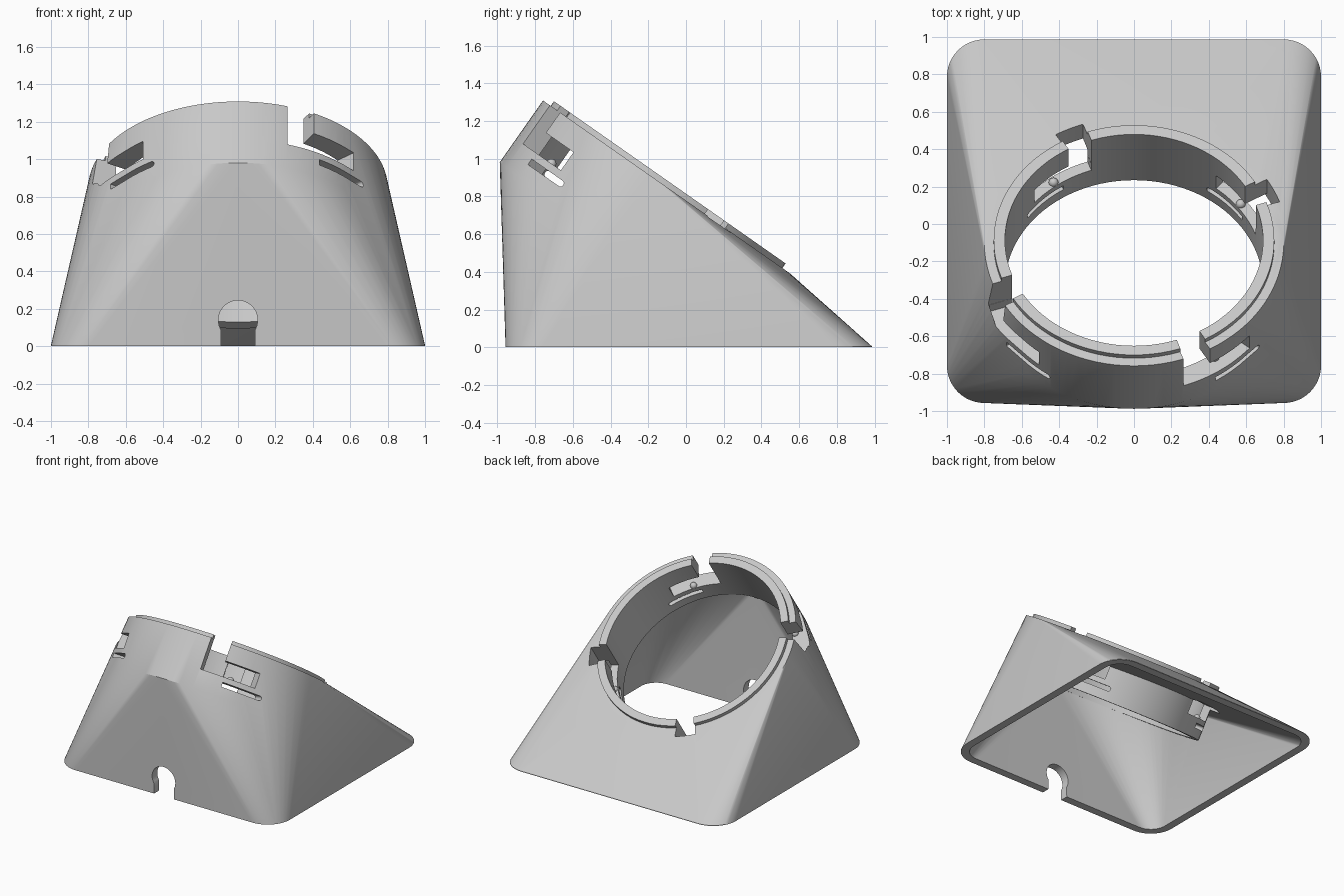
import bpy
import bmesh
from math import sin, cos, pi, radians
from mathutils import Matrix, Vector

cube = bpy.data.objects.get("Cube")
if cube:
    bpy.data.objects.remove(cube)

# One flat grey plastic
grey = bpy.data.materials.new("light_grey_plastic")
grey.use_nodes = True
GREY = (0.58, 0.58, 0.58, 1)
grey.diffuse_color = GREY
grey.node_tree.nodes["Principled BSDF"].inputs["Base Color"].default_value = GREY

# Frame of the tilted socket: local z is its axis
SOCKET = Matrix.Translation((0, -0.4685, 0.328)) @ Matrix.Rotation(radians(-35), 4, 'X')
SEGS = 96


def finish(name, bm):
    bmesh.ops.recalc_face_normals(bm, faces=bm.faces[:])
    mesh = bpy.data.meshes.new(name)
    bm.to_mesh(mesh)
    bm.free()
    mesh.materials.append(grey)
    obj = bpy.data.objects.new(name, mesh)
    bpy.context.collection.objects.link(obj)
    return obj


def on_socket(r, angle, n):
    """Point at a radius, an angle from the front and a height on the socket axis."""
    return SOCKET @ Vector((r * sin(angle), -r * cos(angle), n))


def ring(r, n):
    return [on_socket(r, 2 * pi * i / SEGS, n) for i in range(SEGS)]


def rounded_rect(inset, z, steps=12):
    pts = []
    hx, hy, r = 1 - inset, 0.972 - inset, 0.2 - inset
    for k, (sx, sy) in enumerate([(1, 1), (-1, 1), (-1, -1), (1, -1)]):
        for i in range(steps + 1):
            a = (k + i / steps) * pi / 2
            pts.append(Vector((sx * (hx - r) + r * cos(a),
                               0.015 + sy * (hy - r) + r * sin(a), z)))
    return pts


def hull(name, points):
    bm = bmesh.new()
    for p in points:
        bm.verts.new(p)
    bmesh.ops.convex_hull(bm, input=bm.verts[:])
    loose = [v for v in bm.verts if not v.link_faces]
    bmesh.ops.delete(bm, geom=loose, context='VERTS')
    bmesh.ops.dissolve_limit(bm, angle_limit=radians(0.05), verts=bm.verts[:], edges=bm.edges[:])
    return finish(name, bm)


def revolve(name, profile):
    """Closed (radius, height) profile turned around the socket axis."""
    bm = bmesh.new()
    loops = [[bm.verts.new(p) for p in ring(r, n)] for r, n in profile]
    for a, b in zip(loops, loops[1:] + loops[:1]):
        for i in range(SEGS):
            j = (i + 1) % SEGS
            bm.faces.new((a[i], a[j], b[j], b[i]))
    return finish(name, bm)


def sector(name, a0, a1, n0, n1, tip=0, r0=0.6, r1=0.825, steps=10):
    """Curved box around the socket axis, in degrees, with an optional round tip."""
    bm = bmesh.new()
    mid, half = (n0 + n1) / 2, (n1 - n0) / 2
    stations = [(a0 + (a1 - tip - a0) * i / steps, half) for i in range(steps + 1)]
    if tip:
        stations += [(a1 - tip + tip * sin(radians(t)), half * cos(radians(t)))
                     for t in (25, 50, 70, 85)]
    rows = [[bm.verts.new(on_socket(r, radians(a), mid + s * h))
             for r, s in ((r0, -1), (r1, -1), (r1, 1), (r0, 1))] for a, h in stations]
    for p, q in zip(rows, rows[1:]):
        for k in range(4):
            m = (k + 1) % 4
            bm.faces.new((p[k], p[m], q[m], q[k]))
    bm.faces.new(rows[0])
    bm.faces.new(rows[-1])
    return finish(name, bm)


def combine(target, tool, operation):
    tool.hide_render = True
    mod = target.modifiers.new(operation.lower(), 'BOOLEAN')
    mod.operation, mod.solver, mod.object = operation, 'EXACT', tool
    bpy.ops.object.select_all(action='DESELECT')
    bpy.context.view_layer.objects.active = target
    target.select_set(True)
    bpy.ops.object.modifier_apply(modifier=mod.name)
    bpy.data.objects.remove(tool)


# Hollow sloped housing, thick around the socket
housing = hull("housing", rounded_rect(0, 0) + rounded_rect(0, 0.004)
               + ring(0.8, 0.237) + ring(0.8, 0.637))
cavity = hull("cavity_cutter", rounded_rect(0.065, -0.02) + rounded_rect(0.065, 0.004)
              + ring(0.7, 0.237) + ring(0.7, 0.42))
combine(housing, cavity, 'DIFFERENCE')
combine(housing, hull("bore_cutter", ring(0.72, 0.3) + ring(0.72, 0.8)), 'DIFFERENCE')

# Socket tube, standing proud of the rim as an inner lip
tube = revolve("socket_tube", [(0.69, 0.24), (0.75, 0.24), (0.75, 0.667), (0.69, 0.667)])
combine(housing, tube, 'UNION')

# Four twist-lock slots, each with a spring slit below
for k in range(4):
    q = 90 * k
    combine(housing, sector("entry_cutter", q + 19.3, q + 30.5, 0.45, 0.8), 'DIFFERENCE')
    combine(housing, sector("window_cutter", q + 19.35, q + 50.5, 0.388, 0.505), 'DIFFERENCE')
    combine(housing, sector("slit_cutter", q + 33, q + 55.8, 0.313, 0.348, tip=1.3), 'DIFFERENCE')

# Keyhole cable opening in the front wall
outline = [Vector((-0.09, 0, -0.1)), Vector((0.09, 0, -0.1))]
for i in range(33):
    a = radians(-31 + 242 * i / 32)
    outline.append(Vector((0.105 * cos(a), 0, 0.14 + 0.105 * sin(a))))
bm = bmesh.new()
front = [bm.verts.new(p + Vector((0, -1.2, 0))) for p in outline]
back = [bm.verts.new(p + Vector((0, -0.8, 0))) for p in outline]
bm.faces.new(front)
bm.faces.new(back)
for i in range(len(front)):
    j = (i + 1) % len(front)
    bm.faces.new((front[i], front[j], back[j], back[i]))
combine(housing, finish("cable_cutter", bm), 'DIFFERENCE')

# Small locking bumps on the spring arms
bumps = []
for k in range(4):
    spot = on_socket(0.715, radians(90 * k + 37), 0.388)
    bm = bmesh.new()
    bmesh.ops.create_uvsphere(bm, u_segments=20, v_segments=12, radius=0.026,
                              matrix=Matrix.Translation(spot))
    bumps.append(finish(f"locking_bump_{k + 1}", bm))

for obj in [housing] + bumps:
    bpy.ops.object.select_all(action='DESELECT')
    bpy.context.view_layer.objects.active = obj
    obj.select_set(True)
    bpy.ops.object.shade_smooth_by_angle(angle=radians(30))
